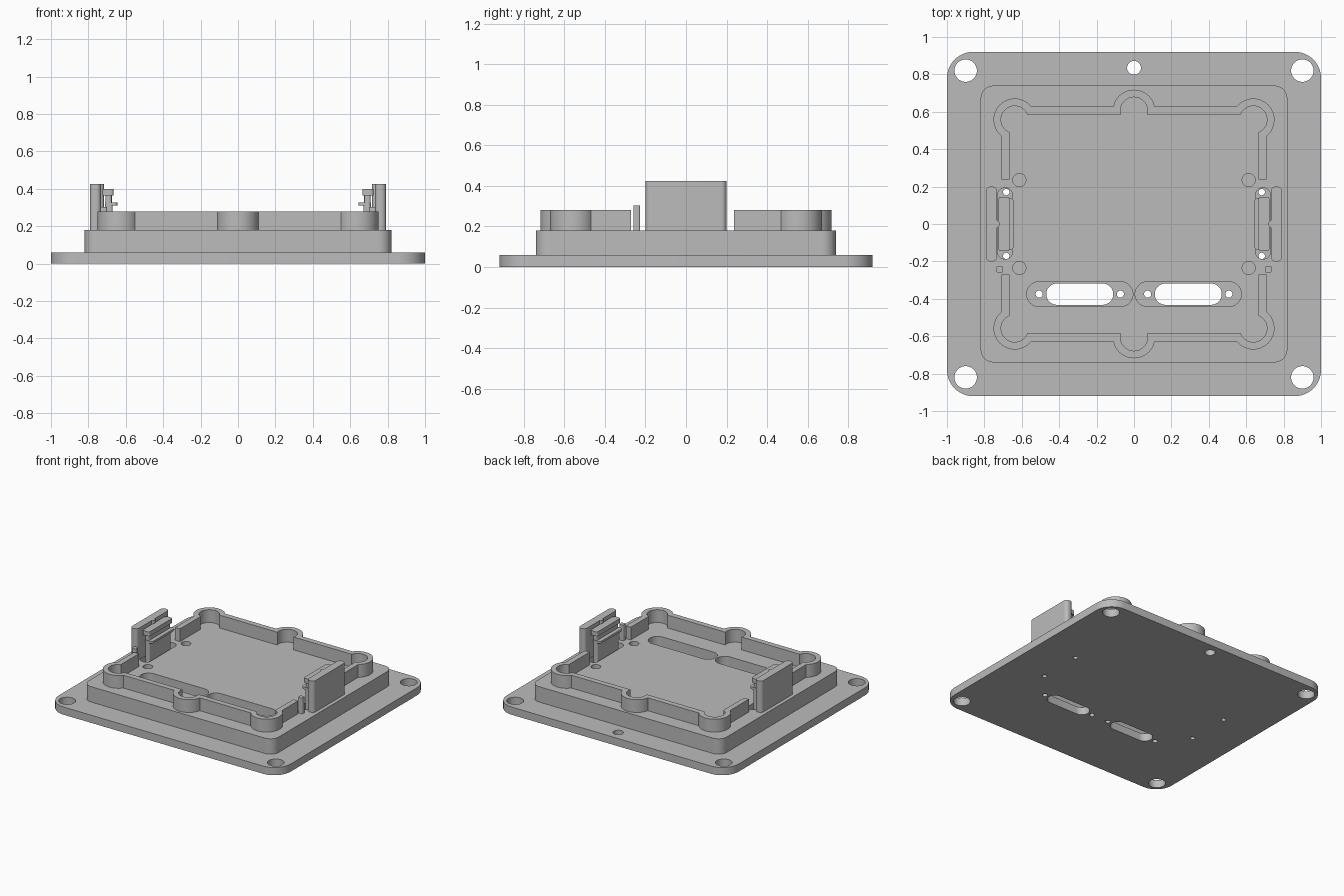
import bpy, bmesh
from math import cos, sin, pi, radians

old = bpy.data.objects.get("Cube")
if old:
    bpy.data.objects.remove(old, do_unlink=True)

grey = bpy.data.materials.new("plain grey")
grey.use_nodes = True
colour = (0.5, 0.5, 0.5, 1)
grey.diffuse_color = colour
grey.node_tree.nodes["Principled BSDF"].inputs["Base Color"].default_value = colour


def prism(name, outline, z0, z1):
    """Extrude a flat outline from z0 up to z1."""
    bm = bmesh.new()
    face = bm.faces.new([bm.verts.new((x, y, z0)) for x, y in outline])
    top = bmesh.ops.extrude_face_region(bm, geom=[face])["geom"]
    moved = [v for v in top if isinstance(v, bmesh.types.BMVert)]
    bmesh.ops.translate(bm, verts=moved, vec=(0, 0, z1 - z0))
    bmesh.ops.recalc_face_normals(bm, faces=bm.faces)
    mesh = bpy.data.meshes.new(name)
    bm.to_mesh(mesh)
    bm.free()
    mesh.materials.append(grey)
    ob = bpy.data.objects.new(name, mesh)
    bpy.context.collection.objects.link(ob)
    return ob


def block(name, x, y, hx, hy, r, z0, z1, steps=12):
    """Box with rounded vertical edges; r equal to hx and hy gives a cylinder."""
    pts = []
    for i, (sx, sy) in enumerate([(1, 1), (-1, 1), (-1, -1), (1, -1)]):
        for k in range(steps + 1):
            a = (i + k / steps) * pi / 2
            p = (x + sx * (hx - r) + r * cos(a), y + sy * (hy - r) + r * sin(a))
            if not pts or abs(p[0] - pts[-1][0]) + abs(p[1] - pts[-1][1]) > 1e-5:
                pts.append(p)
    if abs(pts[0][0] - pts[-1][0]) + abs(pts[0][1] - pts[-1][1]) < 1e-5:
        pts.pop()
    return prism(name, pts, z0, z1)


def disc(name, x, y, r, z0, z1):
    return block(name, x, y, r, r, r, z0, z1)


def combine(ob, tool, operation="DIFFERENCE"):
    """Apply a boolean and throw the tool away."""
    mod = ob.modifiers.new("combine", "BOOLEAN")
    mod.operation, mod.object, mod.solver = operation, tool, "EXACT"
    bpy.context.view_layer.objects.active = ob
    bpy.ops.object.modifier_apply(modifier=mod.name)
    bpy.data.objects.remove(tool, do_unlink=True)


# Base plate with the raised plinth
base = block("base_plate", 0, 0, 1, 0.92, 0.14, 0, 0.06)
combine(base, block("plinth", 0, 0, 0.82, 0.74, 0.07, 0.03, 0.18), "UNION")

# Mounting holes
holes = [(sx * 0.9, sy * 0.82, 0.06) for sx in (-1, 1) for sy in (-1, 1)]
holes.append((0, 0.835, 0.037))
for x, y, r in holes:
    combine(base, disc("cutter", x, y, r, -0.1, 0.3))

for s in (-1, 1):
    # Long connector pocket, its through slot and screw holes
    x = s * 0.29
    combine(base, block("cutter", x, -0.375, 0.284, 0.066, 0.066, 0.06, 0.3))
    combine(base, block("cutter", x, -0.375, 0.179, 0.057, 0.057, -0.1, 0.2))
    for d in (-0.217, 0.217):
        combine(base, disc("cutter", x + d, -0.375, 0.019, -0.1, 0.2))
    # Side pocket, screw holes and blind floor holes
    combine(base, block("cutter", s * 0.69, 0.003, 0.04, 0.19, 0.038, 0.06, 0.3))
    for d in (-1, 1):
        combine(base, disc("cutter", s * 0.683, d * 0.17, 0.017, -0.1, 0.2))
        combine(base, disc("cutter", s * 0.613, d * 0.235, 0.035, 0.1, 0.3))

# Rim wall with rounded lobes, open at both sides
lobes = [(sx * 0.638, sy * 0.558, 0.113) for sx in (-1, 1) for sy in (-1, 1)]
lobes += [(0, sy * 0.605, 0.113) for sy in (-1, 1)]
wall = block("rim_wall", 0, 0, 0.708, 0.628, 0.02, 0.18, 0.28)
for x, y, r in lobes:
    combine(wall, disc("lobe", x, y, r, 0.18, 0.28), "UNION")
combine(wall, block("cutter", 0, 0, 0.666, 0.585, 0.01, 0.1, 0.4))
for x, y, r in lobes:
    combine(wall, disc("cutter", x, y, r - 0.04, 0.1, 0.4))
combine(wall, block("cutter", 0, -0.017, 0.9, 0.254, 0.001, 0.1, 0.4))

parts = [base, wall]
for s, side in ((1, "left"), (-1, "right")):
    # Upright guard plate with a small rib on its inner face
    guard = block(side + "_guard_plate", s * 0.762, 0, 0.03, 0.2, 0.026, 0.18, 0.425)
    rib = disc(side + "_guard_rib", s * 0.735, 0, 0.018, 0.18, 0.425)
    # Locating post
    post = block(side + "_locating_post", s * 0.718, -0.243, 0.018, 0.017, 0.008, 0.18, 0.303)
    # Stepped clip: body, flange, neck and head
    body = block(side + "_clip_body", s * 0.69, 0, 0.02, 0.135, 0.012, 0.06, 0.31)
    flange = block(side + "_clip_flange", s * 0.678, 0, 0.034, 0.14, 0.02, 0.31, 0.327)
    neck = block(side + "_clip_neck", s * 0.692, 0, 0.017, 0.135, 0.012, 0.327, 0.365)
    head = block(side + "_clip_head", s * 0.695, 0, 0.03, 0.145, 0.015, 0.365, 0.4)
    parts += [guard, rib, post, body, flange, neck, head]

# Smooth the round walls, keep the edges sharp
bpy.ops.object.select_all(action="DESELECT")
for ob in parts:
    ob.select_set(True)
bpy.context.view_layer.objects.active = base
bpy.ops.object.shade_smooth_by_angle(angle=radians(30))
